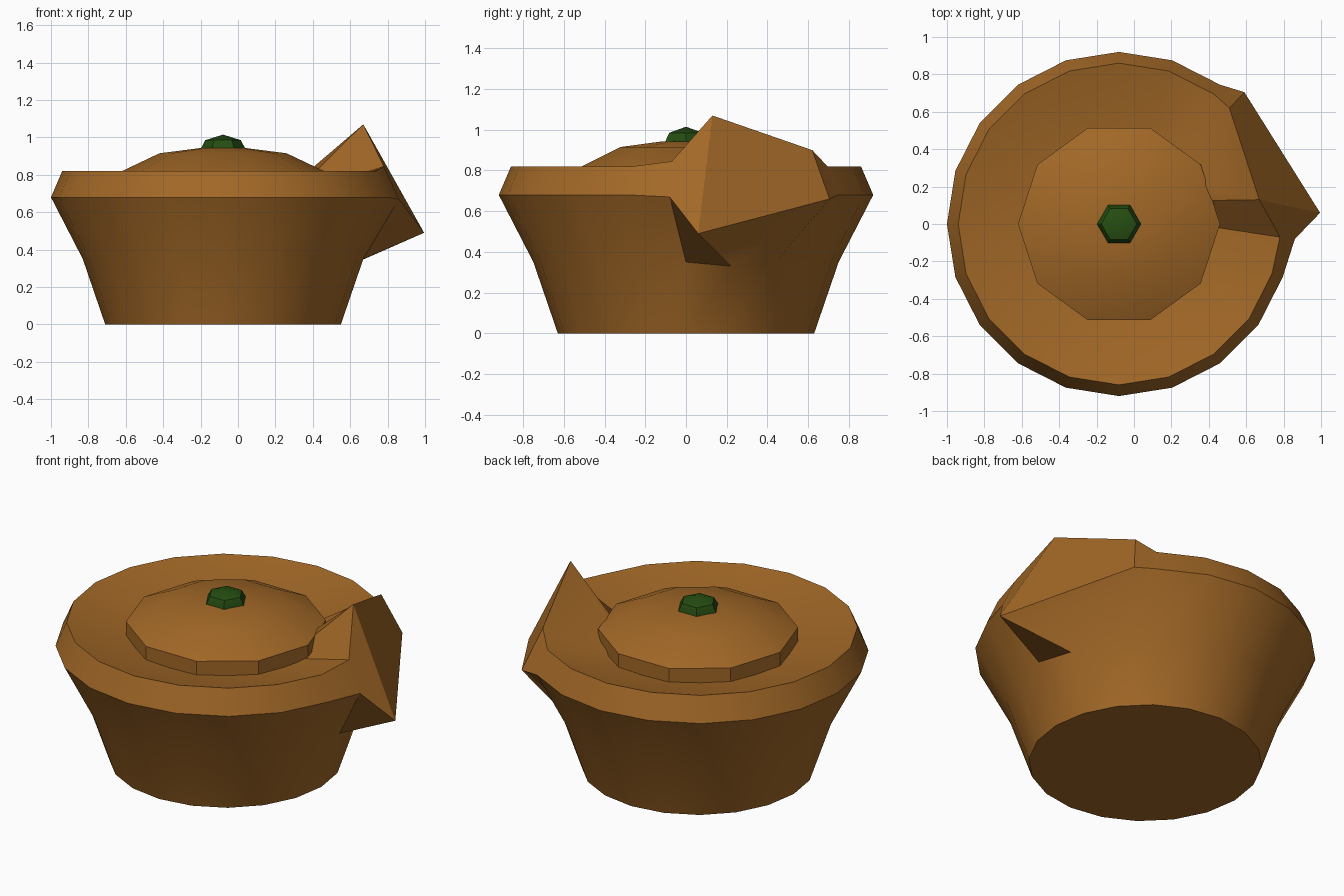
import bpy, bmesh, math

if "Cube" in bpy.data.objects:
    bpy.data.objects.remove(bpy.data.objects["Cube"])

CX = -0.08  # the round parts share this axis


def material(name, rgb):
    m = bpy.data.materials.new(name)
    m.diffuse_color = (*rgb, 1)
    m.use_nodes = True
    m.node_tree.nodes["Principled BSDF"].inputs["Base Color"].default_value = m.diffuse_color
    return m


def lathe(name, profile, sides, mat, moved=None, apex=None):
    """Rings of (radius, z); 'moved' overrides single points as (ring, index)."""
    moved = moved or {}
    bm = bmesh.new()
    rings = []
    for r, (rad, z) in enumerate(profile):
        ring = []
        for i in range(sides):
            a = 2 * math.pi * i / sides
            p = (CX + rad * math.cos(a), rad * math.sin(a), z)
            ring.append(bm.verts.new(moved.get((r, i), p)))
        rings.append(ring)
    for lo, hi in zip(rings, rings[1:]):
        for i in range(sides):
            j = (i + 1) % sides
            bm.faces.new((lo[i], lo[j], hi[j], hi[i]))
    bm.faces.new(rings[0][::-1])
    if apex is None:
        bm.faces.new(rings[-1])
    else:
        tip = bm.verts.new((CX, 0, apex))
        for i in range(sides):
            bm.faces.new((rings[-1][i], rings[-1][(i + 1) % sides], tip))
    bm.normal_update()
    me = bpy.data.meshes.new(name)
    bm.to_mesh(me)
    bm.free()
    me.materials.append(mat)
    ob = bpy.data.objects.new(name, me)
    bpy.context.collection.objects.link(ob)
    bpy.ops.object.select_all(action='DESELECT')
    ob.select_set(True)
    bpy.context.view_layer.objects.active = ob
    bpy.ops.object.shade_smooth_by_angle(angle=math.radians(30))
    return ob


brown = material("crust_brown", (0.36, 0.138, 0.02))
green = material("dark_green", (0.019, 0.076, 0.006))

# bowl with sunken top; a few rim points are pulled out into a bent flap
flap = {
    (2, 0): (0.86, -0.08, 0.67),
    (2, 1): (0.995, 0.06, 0.49),
    (2, 2): (0.59, 0.705, 0.66),
    (3, 0): (0.78, -0.07, 0.845),
    (3, 1): (0.67, 0.13, 1.07),
    (3, 2): (0.51, 0.62, 0.90),
    (1, 1): (0.63, 0.22, 0.33),
}
lathe("bowl", [(0.63, 0), (0.75, 0.35), (0.92, 0.68), (0.86, 0.82), (0.40, 0.705)],
      20, brown, flap)

# domed lid
lathe("lid", [(0.54, 0.69), (0.54, 0.82), (0.34, 0.915), (0.13, 0.942)],
      10, brown, apex=0.95)

# knob
lathe("knob", [(0.118, 0.90), (0.118, 0.942), (0.095, 0.985)], 6, green, apex=1.015)
